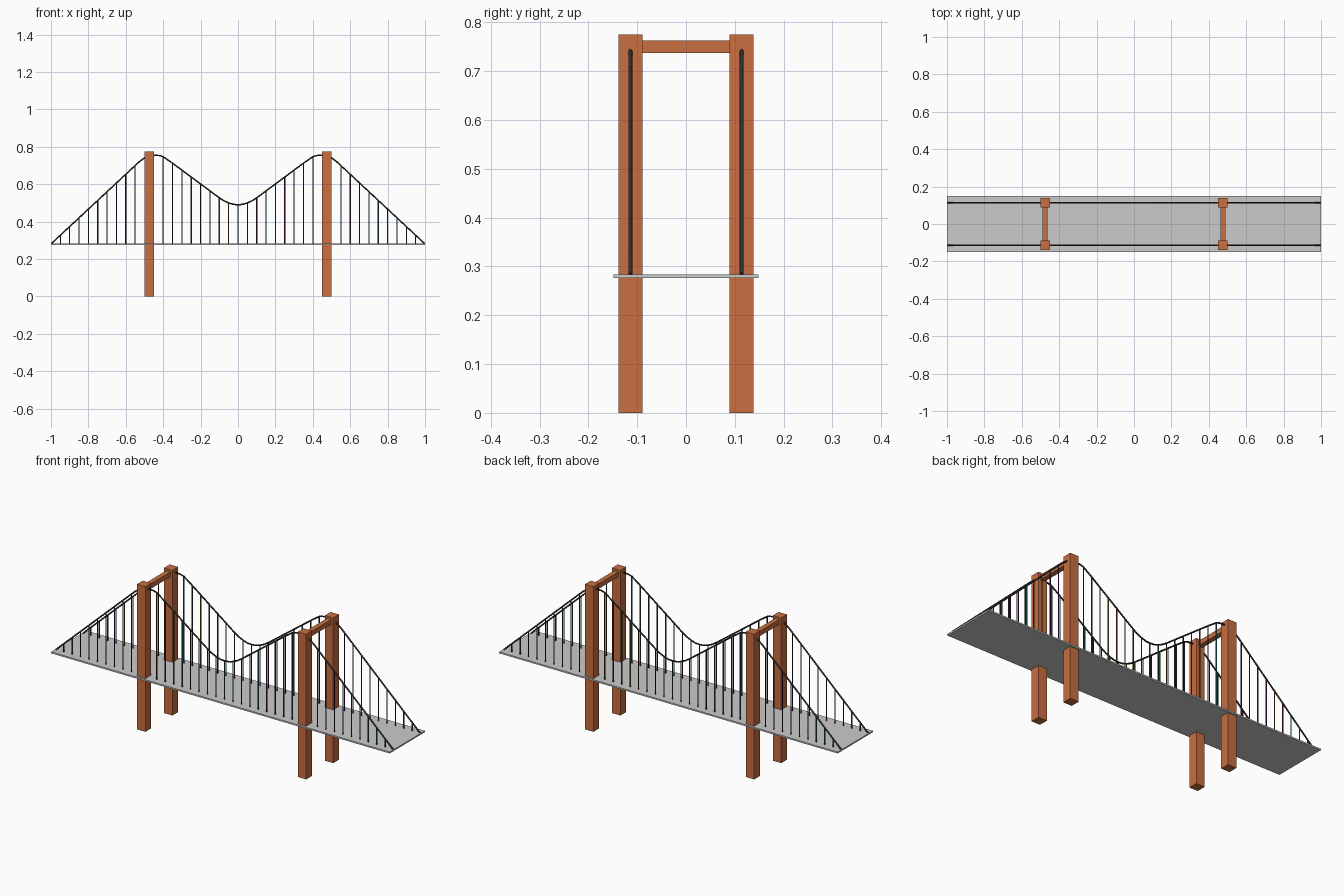
import bpy
import random

if "Cube" in bpy.data.objects:
    bpy.data.objects.remove(bpy.data.objects["Cube"])

random.seed(4)
TOWER_X, SIDE_Y, DECK_TOP = 0.475, 0.114, 0.284


def material(name, rgb):
    m = bpy.data.materials.new(name)
    m.diffuse_color = (*rgb, 1)
    m.use_nodes = True
    m.node_tree.nodes["Principled BSDF"].inputs["Base Color"].default_value = m.diffuse_color
    return m


orange = material("orange_paint", (0.58, 0.156, 0.053))
dark = material("dark_steel", (0.03, 0.03, 0.03))
hanger_mats = [dark] + [material(n, c) for n, c in (
    ("plum", (0.10, 0.01, 0.10)), ("teal", (0.02, 0.12, 0.12)),
    ("maroon", (0.12, 0.02, 0.015)), ("olive", (0.13, 0.12, 0.01)),
    ("green", (0.02, 0.11, 0.03)))]


def box(name, centre, size, mat=None):
    bpy.ops.mesh.primitive_cube_add(size=1, location=centre)
    ob = bpy.context.object
    ob.name = name
    ob.scale = size
    bpy.ops.object.transform_apply(location=False, rotation=False, scale=True)
    if mat:
        ob.data.materials.append(mat)
    return ob


# Cable profile: one half as (x, z), mirrored about the middle
half = [(-0.996, 0.284), (-0.53, 0.718), (-0.50, 0.741), (-0.475, 0.751),
        (-0.45, 0.755), (-0.42, 0.753), (-0.40, 0.747), (-0.35, 0.712),
        (-0.10, 0.527), (-0.075, 0.511), (-0.05, 0.500), (-0.025, 0.492),
        (0, 0.490)]
profile = half + [(-x, z) for x, z in reversed(half[:-1])]


def cable_height(x):
    for (x0, z0), (x1, z1) in zip(profile, profile[1:]):
        if x0 <= x <= x1:
            return z0 + (z1 - z0) * (x - x0) / (x1 - x0)


# Road deck
box("deck", (0, 0, 0.280), (2, 0.297, 0.008))

# Towers: two legs and a cross beam each
for sx in (-1, 1):
    for sy in (-1, 1):
        box("tower_leg", (sx * TOWER_X, sy * SIDE_Y, 0.3875),
            (0.05, 0.049, 0.775), orange)
    box("tower_cross_beam", (sx * TOWER_X, 0, 0.750),
        (0.026, 0.18, 0.026), orange)

# Main cables and their hangers
for sy in (-1, 1):
    y = sy * SIDE_Y
    curve = bpy.data.curves.new("main_cable", 'CURVE')
    curve.dimensions = '3D'
    curve.bevel_depth = 0.004
    curve.bevel_resolution = 2
    curve.use_fill_caps = True
    spline = curve.splines.new('POLY')
    spline.points.add(len(profile) - 1)
    for p, (x, z) in zip(spline.points, profile):
        p.co = (x, y, z, 1)
    curve.materials.append(dark)
    bpy.context.collection.objects.link(
        bpy.data.objects.new("main_cable", curve))

    for i in range(-19, 20):
        if abs(i) in (9, 10):       # covered by the tower legs
            continue
        x = i * 0.05
        top = cable_height(x)
        bpy.ops.mesh.primitive_cylinder_add(
            vertices=8, radius=0.003, depth=top - DECK_TOP,
            location=(x, y, (top + DECK_TOP) / 2))
        hanger = bpy.context.object
        hanger.name = "hanger"
        hanger.data.materials.append(random.choice(hanger_mats))
        bpy.ops.object.shade_smooth_by_angle()
